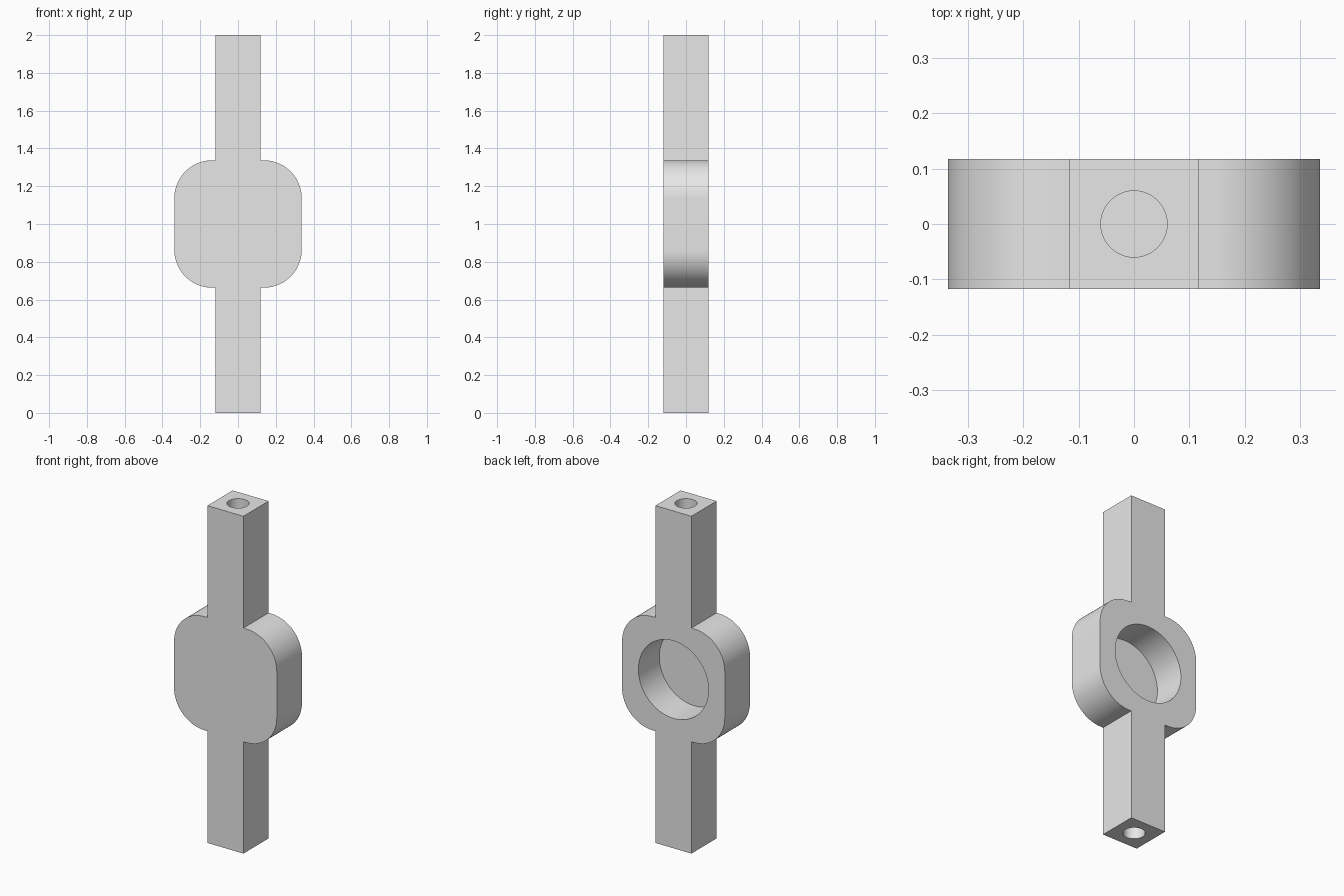
import bpy
import bmesh
import math
from mathutils import Matrix, Vector

cube = bpy.data.objects.get("Cube")
if cube:
    bpy.data.objects.remove(cube, do_unlink=True)

HALF_BAR = 0.118      # half width of the bars and half depth of the whole part
HALF_BODY = 0.337     # half width of the rounded housing
CORNER = 0.2
MID = 1.0
POCKET_R, FLOOR = 0.23, 0.04
HOLE_R, HOLE_DEPTH = 0.06, 0.3

grey = bpy.data.materials.new("plain grey")
grey.use_nodes = True
grey.diffuse_color = (0.8, 0.8, 0.8, 1)
grey.node_tree.nodes["Principled BSDF"].inputs["Base Color"].default_value = (0.8, 0.8, 0.8, 1)


def add_object(name, bm):
    bmesh.ops.recalc_face_normals(bm, faces=bm.faces)
    mesh = bpy.data.meshes.new(name)
    bm.to_mesh(mesh)
    bm.free()
    mesh.materials.append(grey)
    obj = bpy.data.objects.new(name, mesh)
    bpy.context.collection.objects.link(obj)
    return obj


def cutter(name, radius, depth, centre, rotation, segments):
    bm = bmesh.new()
    bmesh.ops.create_cone(bm, cap_ends=True, segments=segments, radius1=radius,
                          radius2=radius, depth=depth,
                          matrix=Matrix.Translation(centre) @ rotation)
    obj = add_object(name, bm)
    obj.hide_render = True
    return obj


# Outline of one quarter: bar end, bar root, rounded corner
quarter = [(HALF_BAR, 1.0), (HALF_BAR, HALF_BODY)]
c = HALF_BODY - CORNER
for i in range(21):
    a = math.pi / 2 * (1 - i / 20)
    quarter.append((c + CORNER * math.cos(a), c + CORNER * math.sin(a)))

# Mirror the quarter into a closed outline
right = quarter + [(x, -z) for x, z in reversed(quarter)]
outline = right + [(-x, z) for x, z in reversed(right)]

# Housing and bars as one extruded plate
bm = bmesh.new()
face = bm.faces.new([bm.verts.new((x, -HALF_BAR, MID + z)) for x, z in outline])
extruded = bmesh.ops.extrude_face_region(bm, geom=[face])
moved = [v for v in extruded["geom"] if isinstance(v, bmesh.types.BMVert)]
bmesh.ops.translate(bm, verts=moved, vec=(0, 2 * HALF_BAR, 0))
holder = add_object("holder_with_bars", bm)

# Round pocket open at the back, and a blind hole in each bar end
turn = Matrix.Rotation(math.pi / 2, 4, "X")
still = Matrix.Identity(4)
cutters = [cutter("pocket_cutter", POCKET_R, 0.4,
                  Vector((0, -HALF_BAR + FLOOR + 0.2, MID)), turn, 64)]
for name, end in (("top_hole_cutter", 2.0), ("bottom_hole_cutter", 0.0)):
    cutters.append(cutter(name, HOLE_R, 2 * HOLE_DEPTH, Vector((0, 0, end)), still, 40))

for tool in cutters:
    mod = holder.modifiers.new(tool.name, "BOOLEAN")
    mod.operation = "DIFFERENCE"
    mod.solver = "EXACT"
    mod.object = tool

# Bake the cuts and drop the helpers
graph = bpy.context.evaluated_depsgraph_get()
cut_mesh = bpy.data.meshes.new_from_object(holder.evaluated_get(graph))
holder.modifiers.clear()
holder.data = cut_mesh
for tool in cutters:
    bpy.data.objects.remove(tool, do_unlink=True)

# Smooth curved walls, crisp edges
bpy.ops.object.select_all(action="DESELECT")
holder.select_set(True)
bpy.context.view_layer.objects.active = holder
bpy.ops.object.shade_smooth_by_angle(angle=math.radians(30))
